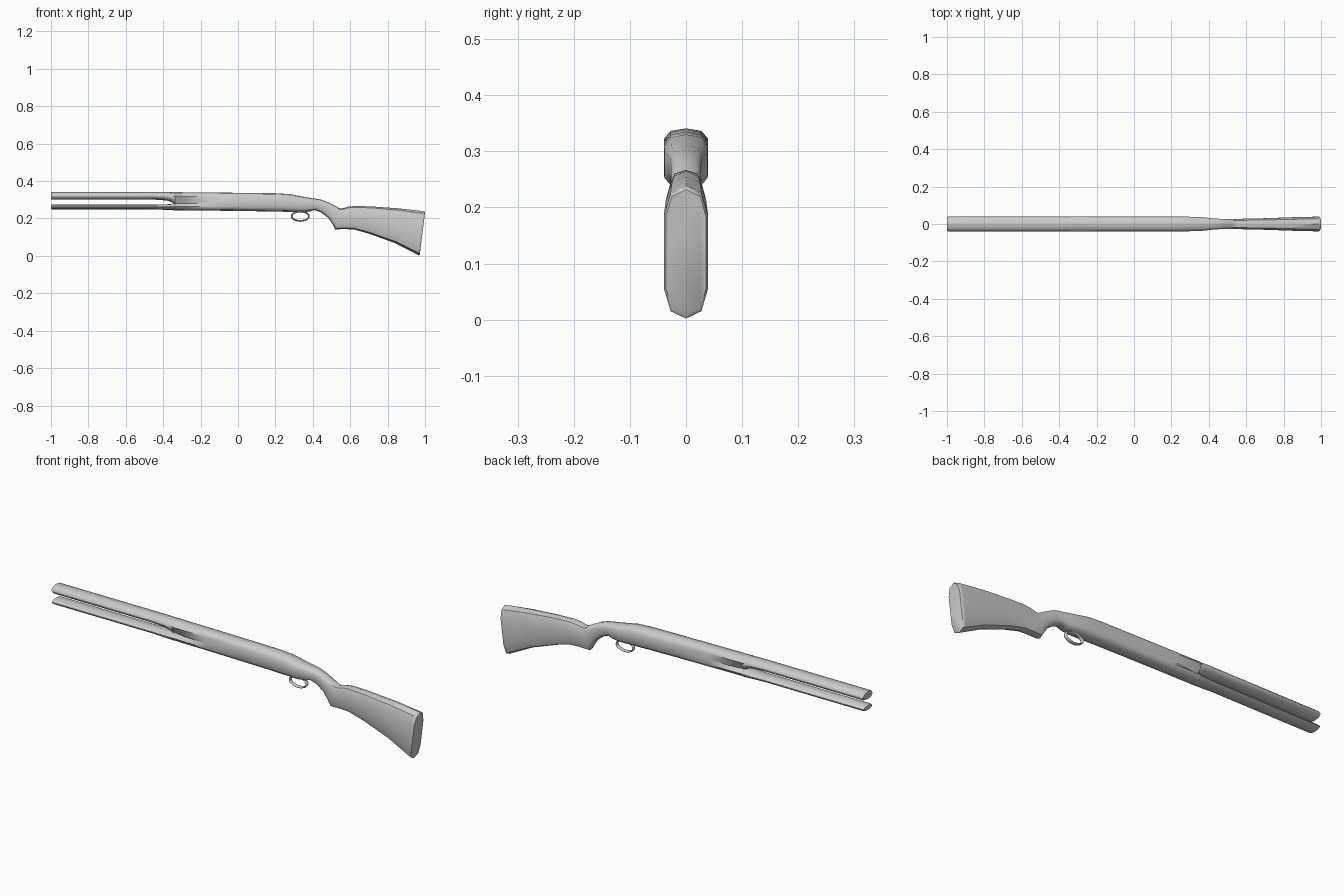
import bpy, bmesh
from math import sin, cos, pi


def loft(name, rings, cap_start=True, cap_end=True, closed=False):
    """Skin a list of equal-length point rings."""
    bm = bmesh.new()
    vs = [[bm.verts.new(p) for p in r] for r in rings]
    pairs = list(zip(vs, vs[1:])) + ([(vs[-1], vs[0])] if closed else [])
    n = len(rings[0])
    for a, b in pairs:
        for i in range(n):
            j = (i + 1) % n
            bm.faces.new((a[i], a[j], b[j], b[i]))
    if cap_start and not closed:
        bm.faces.new(vs[0])
    if cap_end and not closed:
        bm.faces.new(vs[-1])
    bmesh.ops.recalc_face_normals(bm, faces=bm.faces)
    me = bpy.data.meshes.new(name)
    bm.to_mesh(me)
    bm.free()
    ob = bpy.data.objects.new(name, me)
    bpy.context.collection.objects.link(ob)
    bpy.ops.object.select_all(action='DESELECT')
    ob.select_set(True)
    bpy.context.view_layer.objects.active = ob
    bpy.ops.object.shade_smooth_by_angle(angle=pi / 4)
    return ob


def section(xt, zt, xb, zb, w, corner=0.22, waist=1.0, mid=0.5):
    """Rounded slab section running from a top point to a bottom point."""
    half = [(0, 0), (0.7 * w, 0.25 * corner), (w, corner), (w * waist, mid),
            (w, 1 - corner), (0.7 * w, 1 - 0.25 * corner), (0, 1)]
    pts = half + [(-y, t) for y, t in half[-2:0:-1]]
    return [(xt + (xb - xt) * t, y, zt + (zb - zt) * t) for y, t in pts]


# Barrel, dropping into the receiver at its rear
loft("barrel", [section(x, 0.341, x, zb, w, 0.45) for x, zb, w in [
    (-1.0, 0.304, 0.036), (-0.994, 0.301, 0.039), (-0.45, 0.301, 0.039),
    (-0.38, 0.296, 0.039), (-0.35, 0.286, 0.039), (-0.335, 0.276, 0.039)]],
    cap_end=False)

# Magazine tube under the barrel
loft("magazine_tube", [section(x, zt, x, zb, w, 0.42) for x, zt, zb, w in [
    (-1.0, 0.272, 0.250, 0.032), (-0.994, 0.275, 0.248, 0.035),
    (-0.45, 0.275, 0.248, 0.035), (-0.38, 0.276, 0.246, 0.038),
    (-0.335, 0.281, 0.244, 0.039)]], cap_end=False)

# Receiver, wrist and shoulder stock: top x/z, bottom x/z, half width, waist, waist height
stations = [
    (-0.345, 0.341, -0.345, 0.244, 0.039, 0.25, 0.63),
    (-0.28, 0.340, -0.28, 0.243, 0.039, 0.6, 0.62),
    (-0.15, 0.339, -0.15, 0.242, 0.039, 0.82, 0.58),
    (0.02, 0.337, 0.02, 0.240, 0.039, 1, 0.5),
    (0.20, 0.335, 0.20, 0.237, 0.039, 1, 0.5),
    (0.28, 0.330, 0.28, 0.235, 0.039, 1, 0.5),
    (0.35, 0.316, 0.345, 0.234, 0.038, 1, 0.5),
    (0.40, 0.308, 0.385, 0.237, 0.033, 1, 0.5),
    (0.44, 0.302, 0.41, 0.245, 0.029, 1, 0.5),
    (0.48, 0.288, 0.445, 0.232, 0.027, 1, 0.5),
    (0.515, 0.270, 0.48, 0.205, 0.027, 1, 0.5),
    (0.545, 0.254, 0.505, 0.170, 0.027, 1, 0.5),
    (0.56, 0.255, 0.52, 0.142, 0.027, 1, 0.5),
    (0.59, 0.263, 0.575, 0.143, 0.028, 1, 0.5),
    (0.625, 0.267, 0.62, 0.141, 0.029, 1, 0.5),
    (0.72, 0.264, 0.70, 0.119, 0.031, 1, 0.5),
    (0.86, 0.254, 0.84, 0.068, 0.036, 1, 0.5),
    (0.985, 0.240, 0.957, 0.008, 0.039, 1, 0.5),
    (0.995, 0.238, 0.967, 0.002, 0.039, 1, 0.5),
    (1.0, 0.232, 0.972, 0.007, 0.036, 1, 0.5),
]
loft("receiver_and_stock",
     [section(a, b, c, d, w, 0.22, ws, m) for a, b, c, d, w, ws, m in stations],
     cap_start=False)

# Trigger guard loop
rings = []
for i in range(24):
    a = 2 * pi * i / 24
    ring = []
    for k in range(8):
        b = 2 * pi * k / 8
        d = 0.0045 * cos(b)
        ring.append((0.333 + (0.046 + d) * cos(a), 0.010 * sin(b),
                     0.212 + (0.025 + d) * sin(a)))
    rings.append(ring)
loft("trigger_guard", rings, closed=True)
